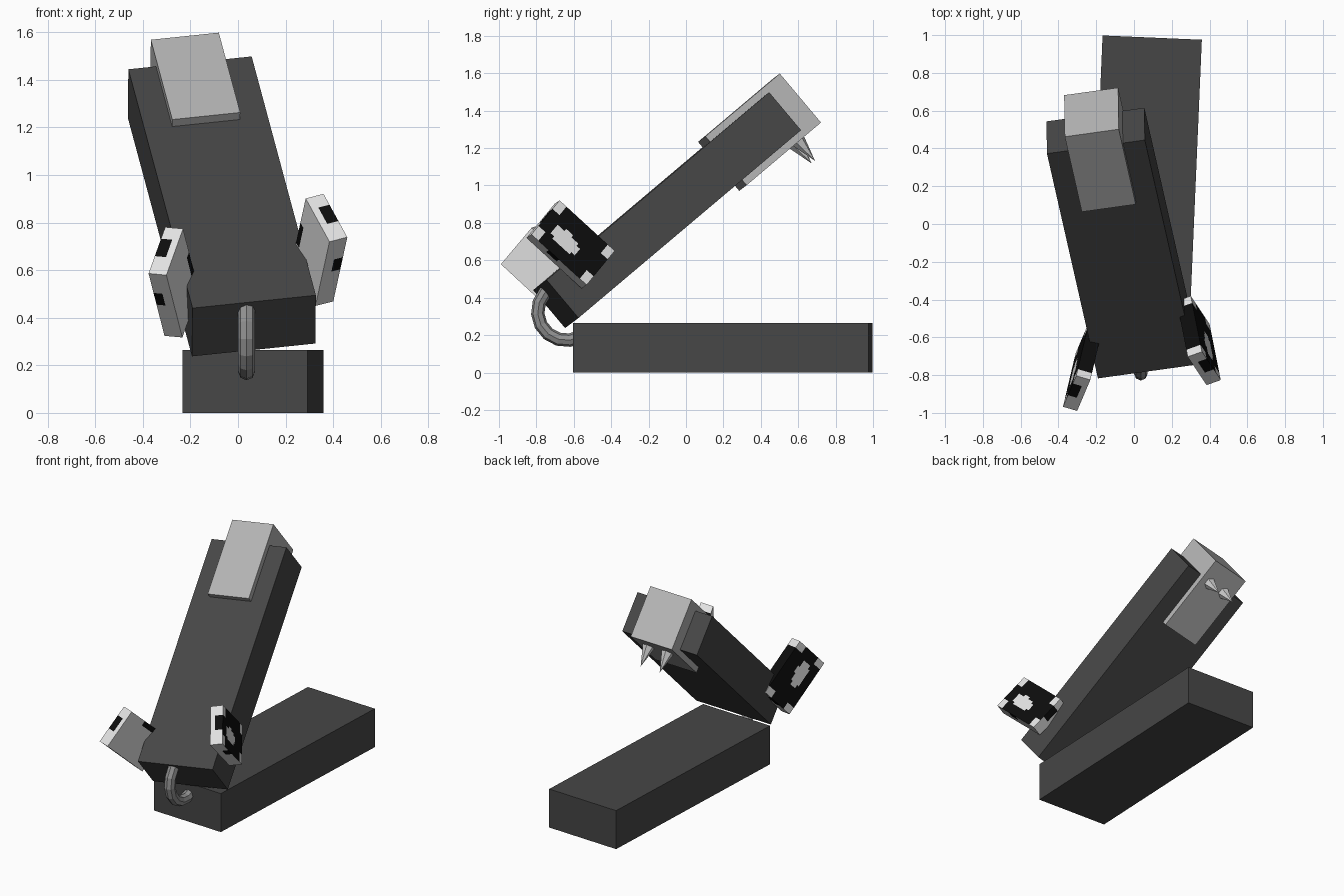
import bpy, bmesh, math
from mathutils import Vector

if "Cube" in bpy.data.objects:
    bpy.data.objects.remove(bpy.data.objects["Cube"])


def mat(name, v):
    m = bpy.data.materials.new(name)
    m.diffuse_color = (v, v, v, 1)
    m.use_nodes = True
    m.node_tree.nodes["Principled BSDF"].inputs["Base Color"].default_value = m.diffuse_color
    return m


CHARCOAL = mat("charcoal", 0.062)
METAL = mat("metal grey", 0.46)
HINGE = mat("hinge grey", 0.28)
TOOTH = mat("tooth grey", 0.6)
WHITE = mat("patch white", 0.78)
BLACK = mat("patch black", 0.004)


def finish(bm, name, *mats):
    bmesh.ops.recalc_face_normals(bm, faces=bm.faces)
    me = bpy.data.meshes.new(name)
    bm.to_mesh(me)
    bm.free()
    for m in mats:
        me.materials.append(m)
    ob = bpy.data.objects.new(name, me)
    bpy.context.collection.objects.link(ob)
    return ob


def frame(x, y):
    """Three square unit axes from a rough x and an exact y direction."""
    y = Vector(y).normalized()
    z = Vector(x).cross(y).normalized()
    return y.cross(z), y, z


def place(bm, centre, axes):
    for v in bm.verts:
        v.co = Vector(centre) + axes[0] * v.co.x + axes[1] * v.co.y + axes[2] * v.co.z


def box(name, centre, axes, size, m):
    bm = bmesh.new()
    bmesh.ops.create_cube(bm, size=1)
    bmesh.ops.scale(bm, vec=size, verts=bm.verts)
    place(bm, centre, axes)
    return finish(bm, name, m)


# Base and raised arm: the same slab, the arm swung open
SLAB = (0.526, 1.58, 0.265)
base_axes = frame((1, -0.043, 0), (0.043, 1, 0))
box("base", (0.0625, 0.1975, 0.1325), base_axes, SLAB, CHARCOAL)

arm_axes = frame((0.516, 0.078, 0.059), (-0.27, 1.19, 1.004))
arm_c = Vector((-0.068, -0.101, 0.868))
box("arm", arm_c, arm_axes, SLAB, CHARCOAL)


def on_arm(x, y, z):
    return arm_c + arm_axes[0] * x + arm_axes[1] * y + arm_axes[2] * z


# Metal head block through the free end of the arm
box("head_block", on_arm(0, 0.656, 0), arm_axes, (0.29, 0.528, 0.342), METAL)

# Two teeth under the head
for side, s in (("left", -1), ("right", 1)):
    bm = bmesh.new()
    bmesh.ops.create_cone(bm, cap_ends=True, segments=6, radius1=0, radius2=0.042, depth=0.145)
    bmesh.ops.remove_doubles(bm, verts=bm.verts, dist=0.0001)
    place(bm, on_arm(s * 0.067, 0.775, -0.235), arm_axes)
    finish(bm, "tooth_" + side, TOOTH)


# Patched side plates: p = thickness (outward), s = back to front, t = top to bottom, each 0..1
def is_black(p, s, t, n):
    if n.x > 0.9:    # outer face: black with a light blob and light corners
        blob = ((s - 0.58) / 0.18) ** 2 + ((t - 0.4) / 0.24) ** 2 < 1
        corner = min(s, 1 - s) < 0.22 and min(t, 1 - t) < 0.15
        return not (blob or corner)
    if n.x < -0.9:   # inner face: light, one dark spot at the back edge
        return s < 0.12 and 0.35 < t < 0.7
    if n.y < -0.9:   # back edge: dark with light ends
        return 0.12 < t < 0.88
    if n.y > 0.9:    # front edge: one dark spot
        return p > 0.5 and 0.33 < t < 0.5
    return p > 0.4 and 0.25 < s < 0.6   # top and bottom edges


def plate(name, centre, out, fwd, down):
    bm = bmesh.new()
    bmesh.ops.create_cube(bm, size=1)
    bmesh.ops.subdivide_edges(bm, edges=bm.edges[:], cuts=15, use_grid_fill=True)
    bmesh.ops.recalc_face_normals(bm, faces=bm.faces)
    bm.normal_update()
    for f in bm.faces:
        c = f.calc_center_median()
        f.material_index = int(is_black(c.x + 0.5, c.y + 0.5, c.z + 0.5, f.normal))
    place(bm, centre, (Vector(out), Vector(fwd), Vector(down)))
    finish(bm, name, WHITE, BLACK)


plate("side_plate_right", (0.3425, -0.617, 0.685),
      (0.075, 0.027, 0.019), (0.10, -0.15, -0.182), (-0.059, 0.295, -0.27))
plate("side_plate_left", (-0.27, -0.755, 0.549),
      (-0.075, 0.022, 0.007), (-0.07, -0.164, -0.195), (0.067, 0.283, -0.262))

# Curved hinge rod joining arm and base
cu = bpy.data.curves.new("hinge_rod", "CURVE")
cu.dimensions = "3D"
cu.bevel_depth = 0.036
cu.bevel_resolution = 2
cu.use_fill_caps = True
sp = cu.splines.new("POLY")
sp.points.add(8)
for i, pt in enumerate(sp.points):
    a = math.radians(115 + 185 * i / 8)
    pt.co = (0.036, -0.64 + 0.153 * math.cos(a), 0.325 + 0.153 * math.sin(a), 1)
sp.use_smooth = False
rod = bpy.data.objects.new("hinge_rod", cu)
bpy.context.collection.objects.link(rod)
cu.materials.append(HINGE)
bpy.context.view_layer.objects.active = rod
rod.select_set(True)
bpy.ops.object.convert(target="MESH")
